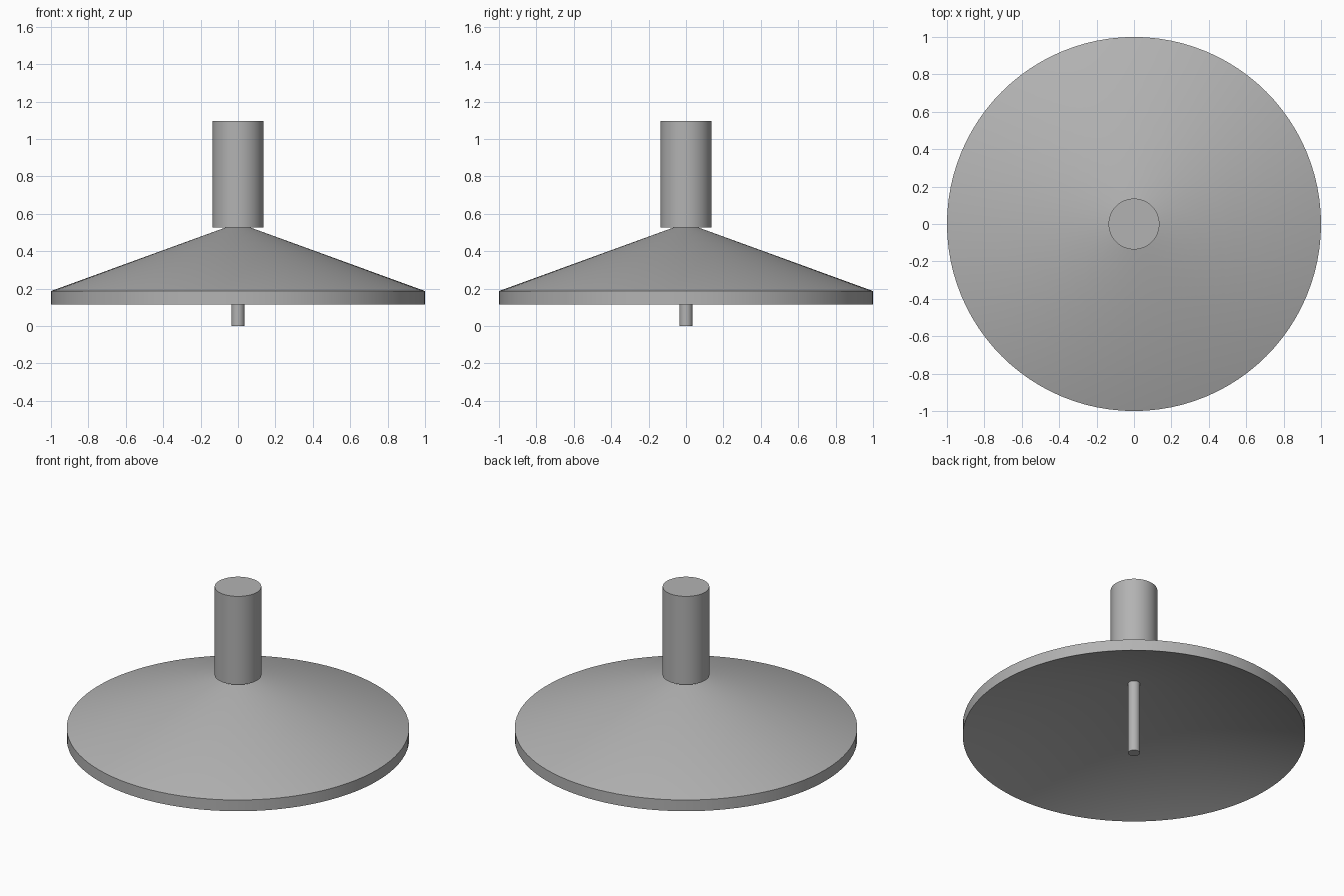
import bpy, bmesh, math

if "Cube" in bpy.data.objects:
    bpy.data.objects.remove(bpy.data.objects["Cube"])

SIDES = 96
grey = bpy.data.materials.new("mid_grey")
grey.diffuse_color = (0.45, 0.45, 0.45, 1)
grey.use_nodes = True
grey.node_tree.nodes["Principled BSDF"].inputs["Base Color"].default_value = grey.diffuse_color


def lathe(name, profile):
    """Spin an (r, z) profile around z; r = 0 points weld into the axis."""
    bm = bmesh.new()
    verts = [bm.verts.new((r, 0, z)) for r, z in profile]
    edges = [bm.edges.new(pair) for pair in zip(verts, verts[1:])]
    bmesh.ops.spin(bm, geom=verts + edges, cent=(0, 0, 0), axis=(0, 0, 1),
                   angle=2 * math.pi, steps=SIDES)
    bmesh.ops.remove_doubles(bm, verts=bm.verts, dist=1e-5)
    bmesh.ops.recalc_face_normals(bm, faces=bm.faces)
    mesh = bpy.data.meshes.new(name)
    bm.to_mesh(mesh)
    bm.free()
    mesh.materials.append(grey)
    obj = bpy.data.objects.new(name, mesh)
    bpy.context.collection.objects.link(obj)
    bpy.ops.object.select_all(action='DESELECT')
    obj.select_set(True)
    bpy.context.view_layer.objects.active = obj
    bpy.ops.object.shade_smooth_by_angle(angle=math.radians(30))
    return obj


# Hollow conical dish with an upright rim, parallel inside and outside slopes
lathe("dish", [(0, 0.479), (1, 0.115), (1, 0.187), (0.063, 0.528), (0, 0.528)])

# Thick stem on top
lathe("stem", [(0, 0.527), (0.136, 0.527), (0.136, 1.096), (0, 1.096)])

# Thin pin hanging beneath the dish
lathe("pin", [(0, 0), (0.035, 0), (0.035, 0.5), (0, 0.5)])
